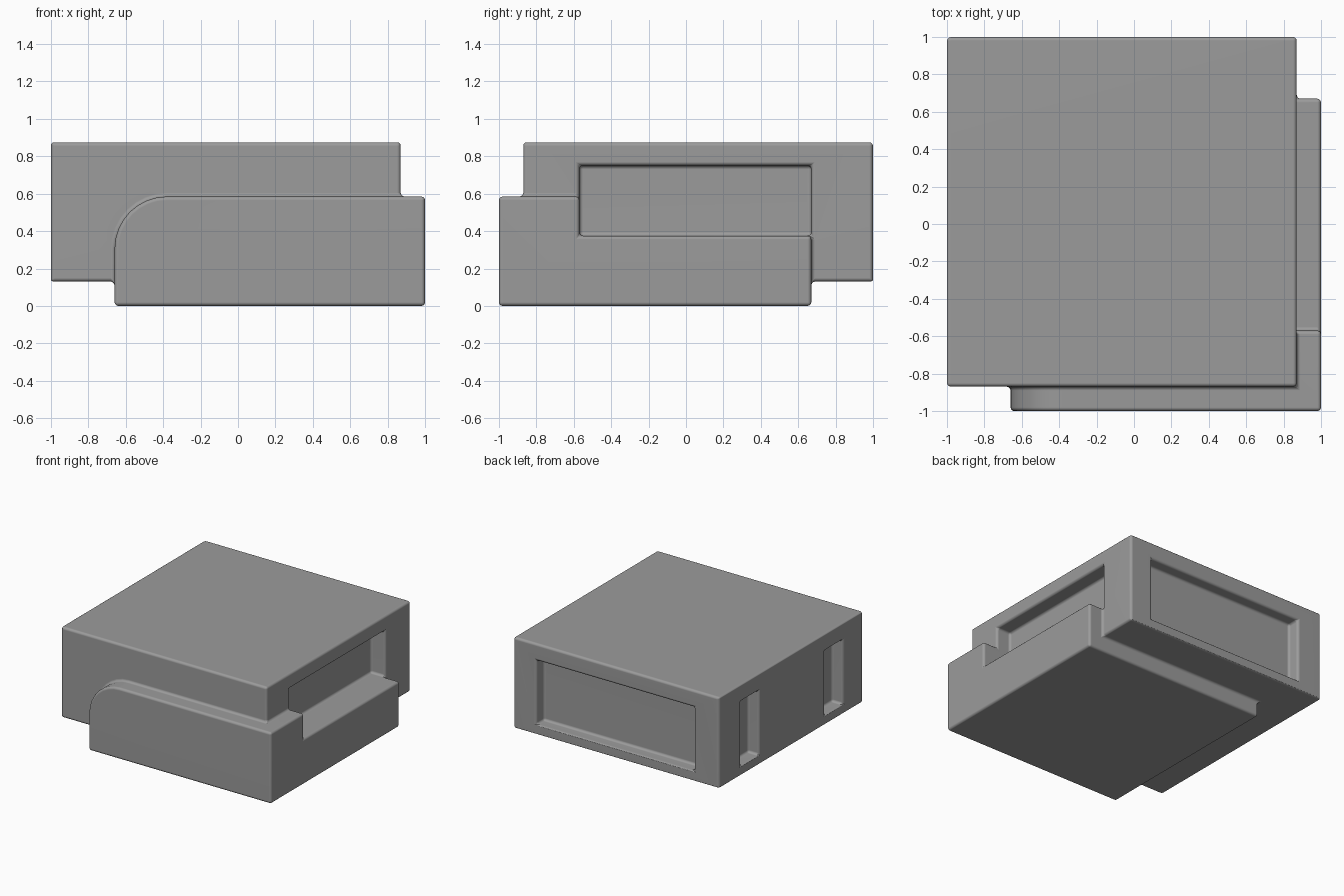
import bpy
import bmesh
from math import radians, sin, cos, pi

if "Cube" in bpy.data.objects:
    bpy.data.objects.remove(bpy.data.objects["Cube"], do_unlink=True)

grey = bpy.data.materials.new("plain grey")
grey.use_nodes = True
COLOUR = (0.33, 0.33, 0.33, 1)
grey.diffuse_color = COLOUR
grey.node_tree.nodes["Principled BSDF"].inputs["Base Color"].default_value = COLOUR


def prism(name, outline, y0, y1):
    """Extrude an (x, z) outline from y0 to y1."""
    bm = bmesh.new()
    face = bm.faces.new([bm.verts.new((x, y0, z)) for x, z in outline])
    moved = bmesh.ops.extrude_face_region(bm, geom=[face])["geom"]
    bmesh.ops.translate(bm, vec=(0, y1 - y0, 0),
                        verts=[v for v in moved if isinstance(v, bmesh.types.BMVert)])
    bmesh.ops.recalc_face_normals(bm, faces=bm.faces)
    mesh = bpy.data.meshes.new(name)
    bm.to_mesh(mesh)
    bm.free()
    mesh.materials.append(grey)
    obj = bpy.data.objects.new(name, mesh)
    bpy.context.collection.objects.link(obj)
    return obj


def box(name, x, y, z):
    return prism(name, [(x[0], z[0]), (x[1], z[0]), (x[1], z[1]), (x[0], z[1])], *y)


def apply(obj, kind, **settings):
    bpy.ops.object.select_all(action='DESELECT')
    obj.select_set(True)
    bpy.context.view_layer.objects.active = obj
    mod = obj.modifiers.new(kind.lower(), kind)
    for key, value in settings.items():
        setattr(mod, key, value)
    bpy.ops.object.modifier_apply(modifier=mod.name)


def combine(obj, other, operation):
    other.hide_render = True
    apply(obj, 'BOOLEAN', object=other, operation=operation, solver='EXACT')
    bpy.data.objects.remove(other, do_unlink=True)


# Upper block
housing = box("housing", (-1, 0.87), (-0.87, 1), (0.13, 0.875))

# Offset lower block with one rounded upper corner
R, LEFT, TOP, STEPS = 0.28, -0.66, 0.585, 8
arc = [(LEFT + R - R * sin(a), TOP - R + R * cos(a))
       for a in (i * pi / 2 / STEPS for i in range(STEPS + 1))]
lower = prism("lower_block", [(LEFT, 0), (1, 0), (1, TOP)] + arc, -1, 0.67)
combine(housing, lower, 'UNION')

# Side opening, back panel recess and two slots on the other side
recesses = {
    "side_recess": ((0.74, 1.2), (-0.57, 0.67), (0.375, 0.75)),
    "back_recess": ((-0.77, 0.66), (0.9, 1.2), (0.21, 0.735)),
    "rear_slot": ((-1.2, -0.9), (0.48, 0.71), (0.205, 0.735)),
    "fore_slot": ((-1.2, -0.9), (-0.61, -0.38), (0.205, 0.735)),
}
for name, size in recesses.items():
    combine(housing, box(name, *size), 'DIFFERENCE')

# Soft edges inside and out
apply(housing, 'BEVEL', width=0.02, segments=3, limit_method='ANGLE',
      angle_limit=radians(30), use_clamp_overlap=False)
bpy.ops.object.shade_smooth_by_angle(angle=radians(40))
apply(housing, 'WEIGHTED_NORMAL', keep_sharp=True)
